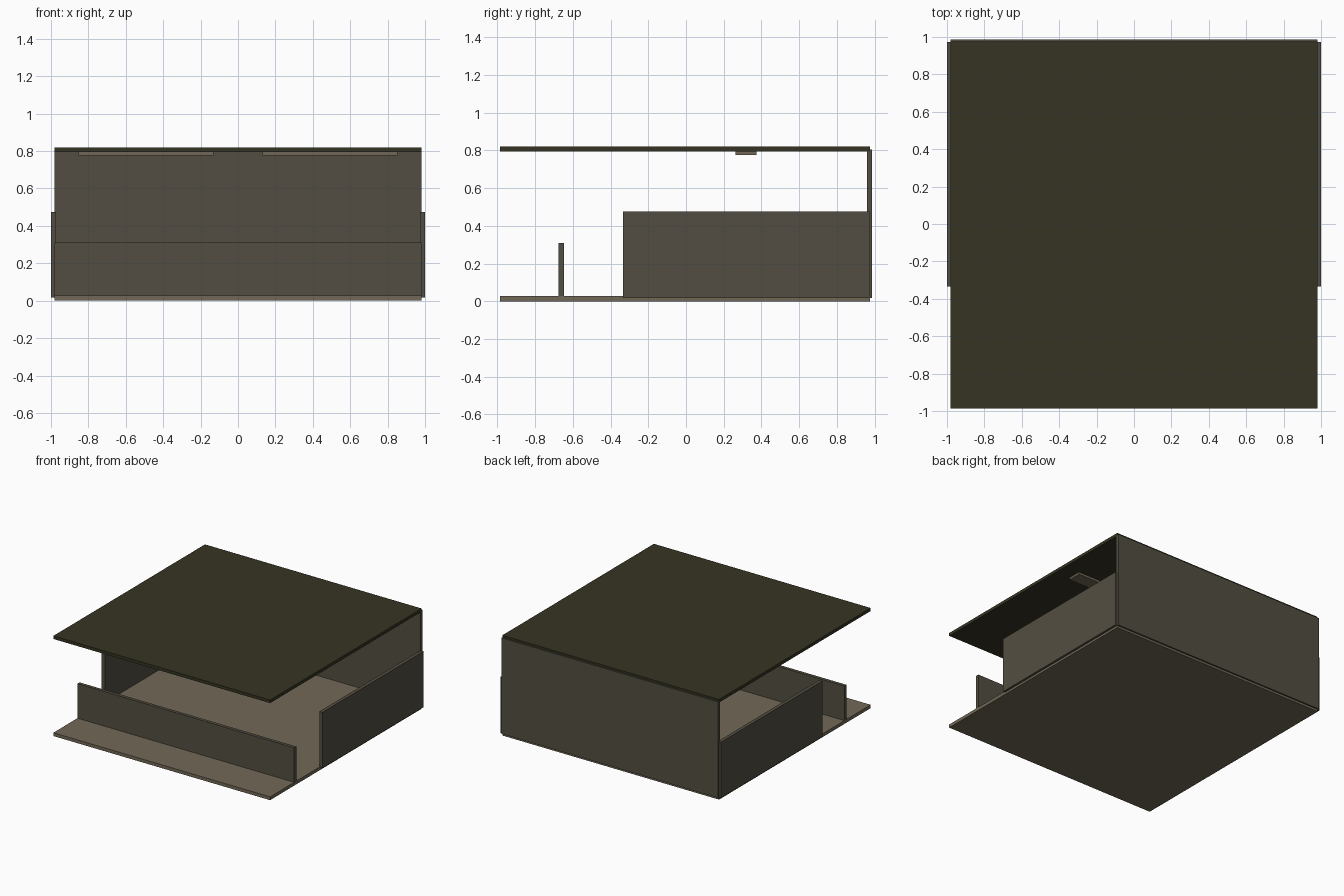
import bpy

if "Cube" in bpy.data.objects:
    bpy.data.objects.remove(bpy.data.objects["Cube"])


def material(name, rgb):
    m = bpy.data.materials.new(name)
    m.diffuse_color = (*rgb, 1.0)
    m.use_nodes = True
    m.node_tree.nodes["Principled BSDF"].inputs["Base Color"].default_value = m.diffuse_color
    return m


roof_mat = material("dark olive", (0.036, 0.034, 0.016))
wall_mat = material("grey brown", (0.086, 0.076, 0.054))
floor_mat = material("tan", (0.165, 0.138, 0.095))


def box(name, x, y, z, mat):
    """Box from (min, max) ranges on each axis."""
    bpy.ops.mesh.primitive_cube_add(size=1, location=[(a + b) / 2 for a, b in (x, y, z)])
    ob = bpy.context.object
    ob.name = name
    ob.scale = [b - a for a, b in (x, y, z)]
    bpy.ops.object.transform_apply(location=False, rotation=False, scale=True)
    ob.data.materials.append(mat)
    return ob


W = 0.982  # half width of the slabs

# floor and roof slabs
box("floor", (-W, W), (-0.987, 0.975), (0.0, 0.027), floor_mat)
box("roof", (-W, W), (-0.987, 0.975), (0.795, 0.82), roof_mat)

# back wall and low front counter
box("back_wall", (-W, W), (0.96, 0.987), (0.018, 0.804), wall_mat)
box("front_counter", (-W, W), (-0.675, -0.648), (0.018, 0.31), wall_mat)

# half-height side walls and ceiling strips, on both sides
for side, s in (("left", -1), ("right", 1)):
    box(side + "_wall", sorted((s * 0.972, s * 1.0)), (-0.335, 0.974), (0.018, 0.475), wall_mat)
    box(side + "_ceiling_strip", sorted((s * 0.132, s * 0.852)), (0.263, 0.373), (0.777, 0.8), floor_mat)
